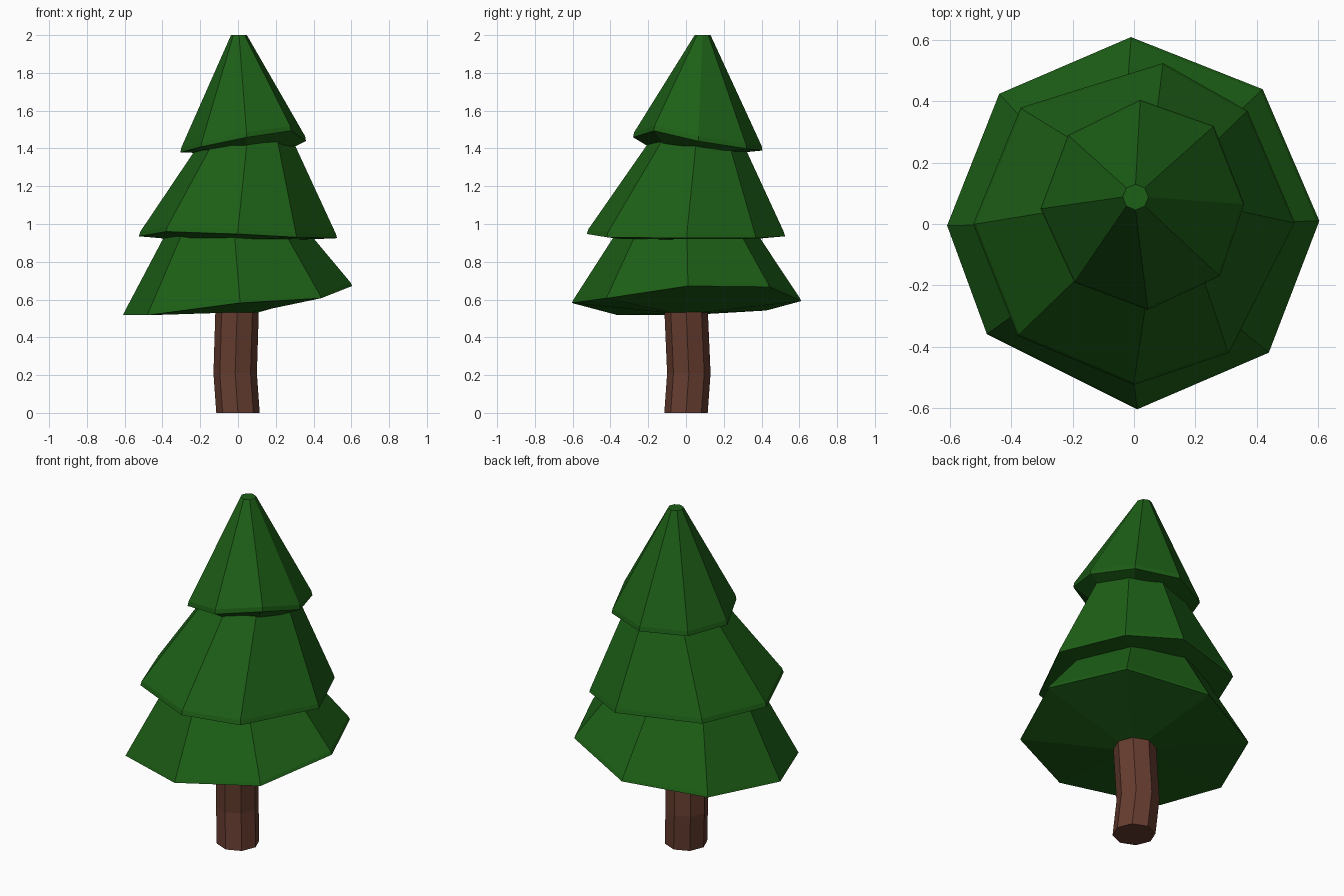
import bpy, bmesh
from math import cos, sin, pi

if "Cube" in bpy.data.objects:
    bpy.data.objects.remove(bpy.data.objects["Cube"])

SIDES = 8


def material(name, color):
    m = bpy.data.materials.new(name)
    m.diffuse_color = (*color, 1)
    m.use_nodes = True
    m.node_tree.nodes["Principled BSDF"].inputs["Base Color"].default_value = m.diffuse_color
    return m


def circle(cx, cy, z, r):
    return [(cx + r * cos(2 * pi * i / SIDES), cy + r * sin(2 * pi * i / SIDES), z)
            for i in range(SIDES)]


def loft(name, rings, mat):
    """Skin a stack of rings (bottom to top) and cap both ends."""
    bm = bmesh.new()
    loops = [[bm.verts.new(p) for p in ring] for ring in rings]
    for a, b in zip(loops, loops[1:]):
        for i in range(SIDES):
            j = (i + 1) % SIDES
            bm.faces.new((a[i], a[j], b[j], b[i]))
    bm.faces.new(loops[0][::-1])
    bm.faces.new(loops[-1])
    bmesh.ops.recalc_face_normals(bm, faces=bm.faces)
    mesh = bpy.data.meshes.new(name)
    bm.to_mesh(mesh)
    bm.free()
    mesh.materials.append(mat)
    obj = bpy.data.objects.new(name, mesh)
    bpy.context.collection.objects.link(obj)
    return obj


def tier(name, rim, lip, under, top):
    """Branch tier: sunken underside, thin uneven lip, tapered skirt."""
    cx = sum(p[0] for p in rim) / SIDES
    cy = sum(p[1] for p in rim) / SIDES
    upper = [(cx + (x - cx) * 0.985, cy + (y - cy) * 0.985, z) for x, y, z in rim]
    lower = [(x, y, z - lip) for x, y, z in rim]
    loft(name, [circle(*under), lower, upper, circle(*top)], green)


green = material("needles", (0.012, 0.115, 0.008))
brown = material("bark", (0.13, 0.045, 0.028))

# Slightly bent trunk
loft("trunk", [circle(0, 0, 0, 0.115), circle(-0.015, 0.015, 0.21, 0.115),
               circle(-0.003, -0.002, 0.6, 0.115)], brown)

# Three tilted, irregular branch tiers
tier("lower_branches",
     [(0.605, 0.01, 0.69), (0.42, 0.44, 0.685), (-0.01, 0.61, 0.61), (-0.44, 0.425, 0.56),
      (-0.61, -0.005, 0.535), (-0.48, -0.36, 0.535), (0.01, -0.605, 0.6), (0.44, -0.42, 0.625)],
     0.018, (0, 0, 0.53, 0.1), (-0.04, 0, 1.2, 0.21))
tier("middle_branches",
     [(0.525, 0.005, 0.95), (0.37, 0.37, 0.95), (0.095, 0.525, 0.96), (-0.37, 0.38, 0.965),
      (-0.525, 0, 0.96), (-0.38, -0.365, 0.985), (0, -0.525, 0.972), (0.31, -0.42, 0.955)],
     0.025, (0, 0, 0.915, 0.3), (0.06, 0.065, 1.55, 0.18))
tier("upper_branches",
     [(0.36, 0.065, 1.465), (0.26, 0.32, 1.425), (0.02, 0.405, 1.415), (-0.215, 0.29, 1.405),
      (-0.305, 0.05, 1.405), (-0.195, -0.19, 1.435), (0.045, -0.28, 1.485), (0.28, -0.17, 1.52)],
     0.026, (0.03, 0.06, 1.375, 0.2), (0.005, 0.088, 2.0, 0.042))
